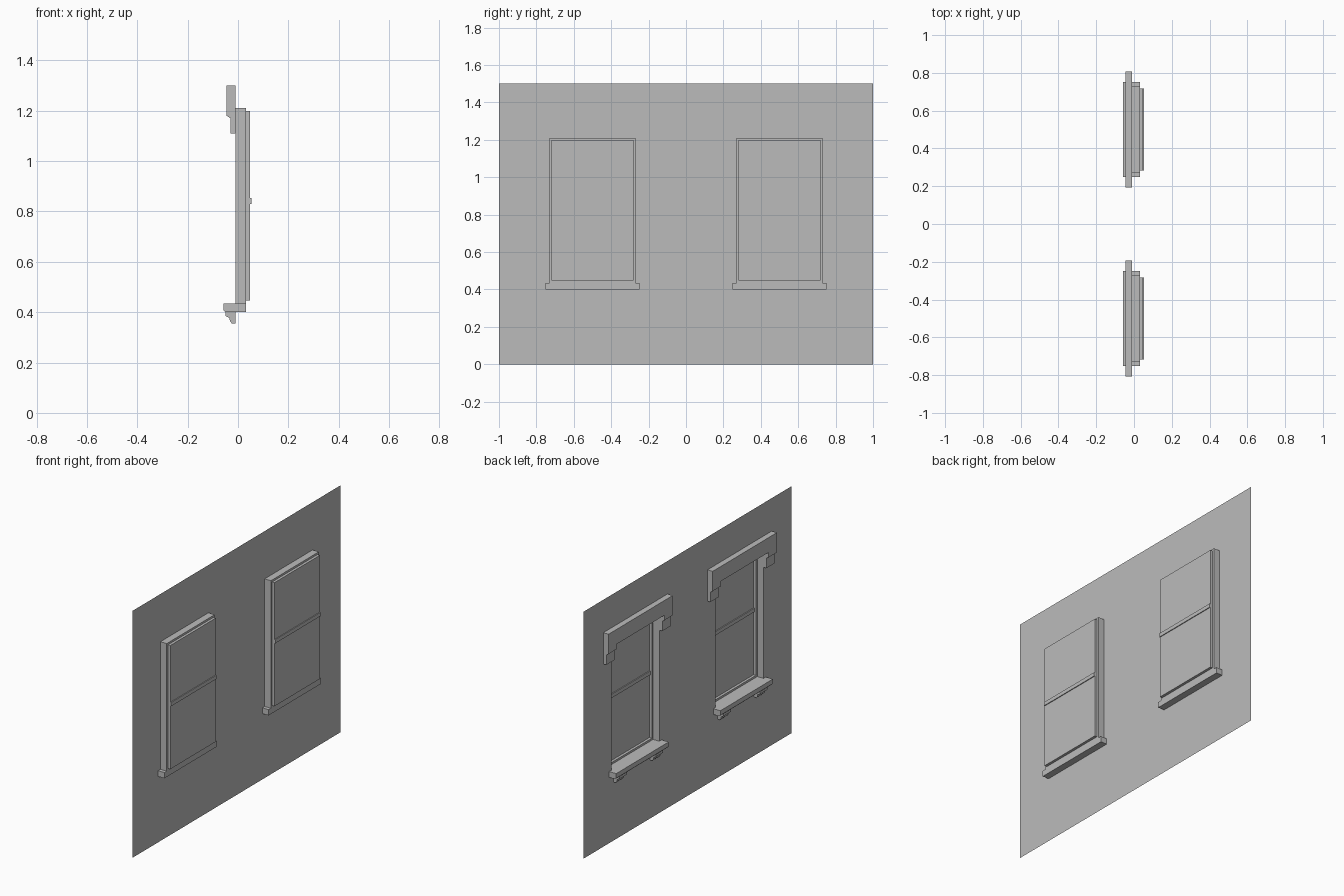
import bpy
import bmesh

cube = bpy.data.objects.get("Cube")
if cube:
    bpy.data.objects.remove(cube, do_unlink=True)

grey = bpy.data.materials.new("plain_grey")
grey.use_nodes = True
grey.diffuse_color = (0.5, 0.5, 0.5, 1)
grey.node_tree.nodes["Principled BSDF"].inputs["Base Color"].default_value = (0.5, 0.5, 0.5, 1)

WALL_X = -0.01                 # wall plane
HALF_W = 0.23                  # half width of an opening
BOTTOM, TOP = 0.435, 1.21      # opening heights
REVEAL_X, PANE_X = 0.032, 0.048
STEP = 0.012                   # inset of the sash inside the reveal


def finish(name, bm):
    mesh = bpy.data.meshes.new(name)
    bm.to_mesh(mesh)
    bm.free()
    mesh.materials.append(grey)
    obj = bpy.data.objects.new(name, mesh)
    bpy.context.collection.objects.link(obj)
    return obj


def quad(bm, points):
    return bm.faces.new([bm.verts.new(p) for p in points])


def prism(name, profile, y0, y1):
    """Extrude an x-z profile from y0 to y1."""
    bm = bmesh.new()
    face = quad(bm, [(x, y0, z) for x, z in profile])
    ext = bmesh.ops.extrude_face_region(bm, geom=[face])
    moved = [v for v in ext["geom"] if isinstance(v, bmesh.types.BMVert)]
    bmesh.ops.translate(bm, verts=moved, vec=(0, y1 - y0, 0))
    bmesh.ops.recalc_face_normals(bm, faces=bm.faces)
    return finish(name, bm)


def box(name, x0, x1, y0, y1, z0, z1):
    return prism(name, [(x0, z0), (x1, z0), (x1, z1), (x0, z1)], y0, y1)


def ring_points(x, inset, yc):
    w, lo, hi = HALF_W - inset, BOTTOM + inset, TOP - inset
    return [(x, yc - w, lo), (x, yc + w, lo), (x, yc + w, hi), (x, yc - w, hi)]


# Thin wall with two openings
bm = bmesh.new()
ys = [-1, -0.5 - HALF_W, -0.5 + HALF_W, 0.5 - HALF_W, 0.5 + HALF_W, 1]
zs = [0, BOTTOM, TOP, 1.5]
for i in range(5):
    for j in range(3):
        if j == 1 and i in (1, 3):
            continue
        a, b, c, d = ys[i], ys[i + 1], zs[j], zs[j + 1]
        quad(bm, [(WALL_X, a, c), (WALL_X, b, c), (WALL_X, b, d), (WALL_X, a, d)])
bmesh.ops.remove_doubles(bm, verts=bm.verts, dist=0.0001)
bmesh.ops.dissolve_limit(bm, angle_limit=0.01, verts=bm.verts, edges=bm.edges)
finish("wall", bm)

for side, yc in (("right", -0.5), ("left", 0.5)):
    # Stepped recess and glass
    bm = bmesh.new()
    loops = [(WALL_X, 0), (REVEAL_X, 0), (REVEAL_X, STEP), (PANE_X, STEP)]
    rings = [[bm.verts.new(p) for p in ring_points(x, s, yc)] for x, s in loops]
    for r0, r1 in zip(rings, rings[1:]):
        for k in range(4):
            n = (k + 1) % 4
            bm.faces.new([r0[k], r0[n], r1[n], r1[k]])
    bm.faces.new(rings[-1])
    bmesh.ops.recalc_face_normals(bm, faces=bm.faces)
    finish(f"window_recess_{side}", bm)

    # Meeting rail
    w = HALF_W - STEP
    box(f"meeting_rail_{side}", 0.042, 0.053, yc - w, yc + w, 0.83, 0.853)

    # Sill with a bevelled nose
    prism(f"sill_{side}", [(-0.05, 0.4), (REVEAL_X, 0.4), (REVEAL_X, BOTTOM),
                           (-0.057, BOTTOM), (-0.057, 0.407)], yc - 0.252, yc + 0.252)

    # Lintel beam
    box(f"lintel_{side}", -0.045, WALL_X, yc - 0.308, yc + 0.308, TOP, 1.3)

    for tag, s in (("a", -1), ("b", 1)):
        # Lintel ear, thinner at its lower end
        prism(f"lintel_ear_{side}_{tag}",
              [(WALL_X, 1.11), (-0.03, 1.11), (-0.03, 1.17), (-0.045, 1.18),
               (-0.045, TOP), (WALL_X, TOP)],
              yc + s * HALF_W, yc + s * 0.308)
        # Stepped bracket below the sill
        prism(f"sill_bracket_{side}_{tag}",
              [(WALL_X, 0.355), (-0.024, 0.355), (-0.032, 0.364), (-0.034, 0.377),
               (-0.05, 0.385), (-0.05, 0.4), (WALL_X, 0.4)],
              yc + s * 0.175 - 0.035, yc + s * 0.175 + 0.035)
